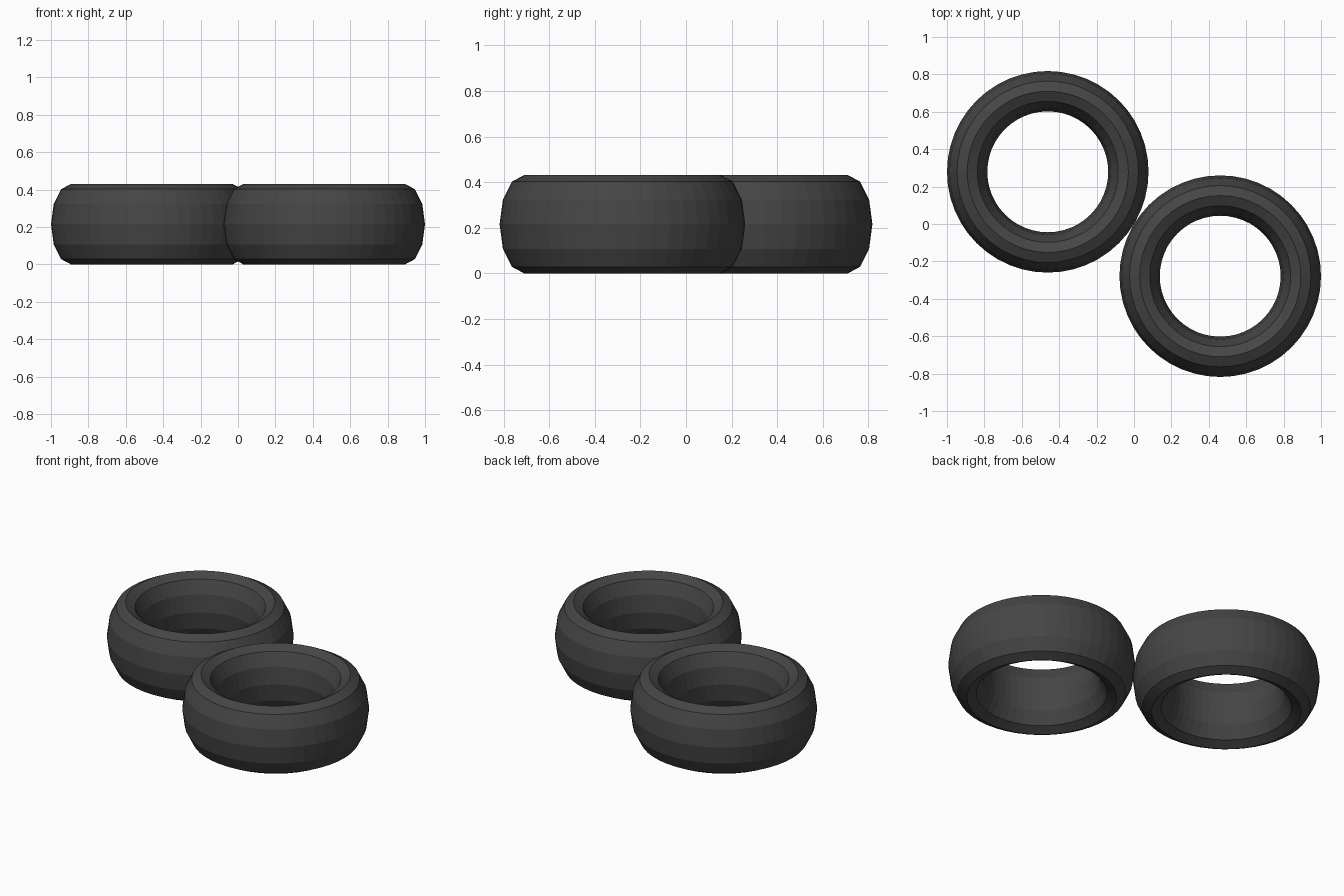
import bpy

if "Cube" in bpy.data.objects:
    bpy.data.objects.remove(bpy.data.objects["Cube"])

# Dark rubber
rubber = bpy.data.materials.new("dark_rubber")
rubber.diffuse_color = (0.06, 0.06, 0.06, 1)
rubber.use_nodes = True
rubber.node_tree.nodes["Principled BSDF"].inputs["Base Color"].default_value = rubber.diffuse_color

MAJOR, MINOR, STRETCH = 0.431, 0.1078, 2.0


def tyre(name, x, y):
    """Faceted ring, stretched upward into a tyre standing on z = 0."""
    bpy.ops.mesh.primitive_torus_add(
        major_radius=MAJOR, minor_radius=MINOR,
        major_segments=48, minor_segments=12,
        location=(x, y, MINOR * STRETCH))
    ob = bpy.context.object
    ob.name = name
    ob.scale.z = STRETCH
    bpy.ops.object.transform_apply(location=False, rotation=False, scale=True)
    bpy.ops.object.shade_flat()
    ob.data.materials.append(rubber)


# Two tyres lying side by side
tyre("back_left_tyre", -0.461, 0.279)
tyre("front_right_tyre", 0.461, -0.279)
